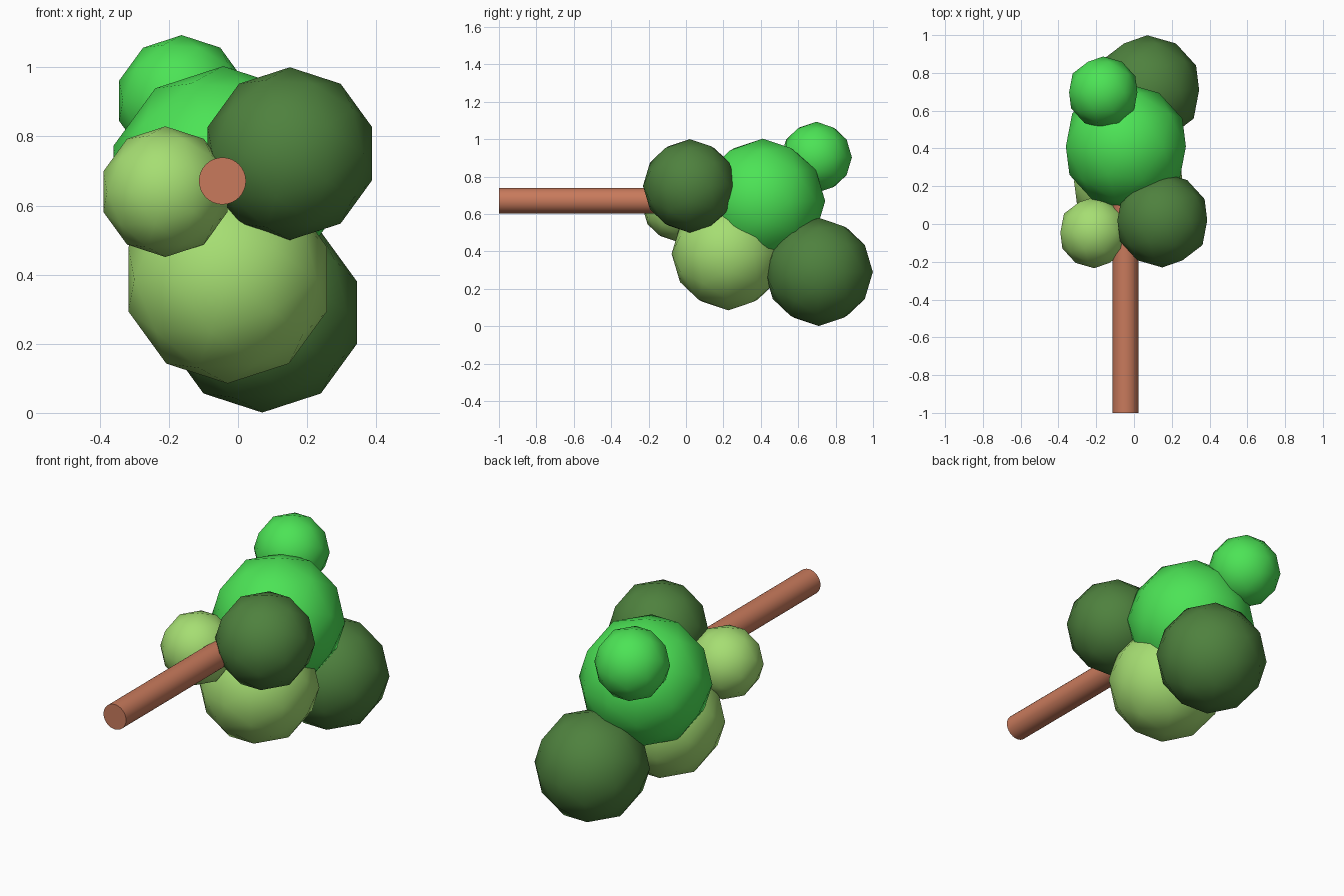
import bpy
import math

if "Cube" in bpy.data.objects:
    bpy.data.objects.remove(bpy.data.objects["Cube"])


def material(name, color):
    m = bpy.data.materials.new(name)
    m.diffuse_color = (*color, 1)
    m.use_nodes = True
    m.node_tree.nodes["Principled BSDF"].inputs["Base Color"].default_value = m.diffuse_color
    return m


BARK = material("bark", (0.58, 0.195, 0.107))
BRIGHT = material("bright_green", (0.072, 0.77, 0.092))
DARK = material("dark_green", (0.077, 0.22, 0.048))
LIGHT = material("light_green", (0.38, 0.73, 0.17))

# The whole tree lies along y, so every part is tipped from z onto y
TIP = (-math.pi / 2, 0, 0)


def leaf_ball(name, center, radius, mat):
    bpy.ops.mesh.primitive_ico_sphere_add(
        subdivisions=2, radius=radius, location=center, rotation=TIP)
    ob = bpy.context.object
    ob.name = name
    ob.data.materials.append(mat)
    bpy.ops.object.shade_smooth()


# Trunk
y0, y1 = -1.0, 0.103
bpy.ops.mesh.primitive_cylinder_add(
    vertices=32, radius=0.068, depth=y1 - y0,
    location=(-0.045, (y0 + y1) / 2, 0.671), rotation=TIP)
trunk = bpy.context.object
trunk.name = "trunk"
trunk.data.materials.append(BARK)
bpy.ops.object.shade_smooth_by_angle(angle=math.radians(40))

# Foliage
for args in (
    ("crown_center", (-0.043, 0.41, 0.669), 0.334, BRIGHT),
    ("crown_tip", (-0.163, 0.697, 0.903), 0.19, BRIGHT),
    ("dark_leaves_upper", (0.15, 0.02, 0.75), 0.25, DARK),
    ("dark_leaves_lower", (0.07, 0.71, 0.29), 0.289, DARK),
    ("light_leaves_small", (-0.21, -0.045, 0.64), 0.189, LIGHT),
    ("light_leaves_large", (-0.03, 0.225, 0.387), 0.302, LIGHT),
):
    leaf_ball(*args)
